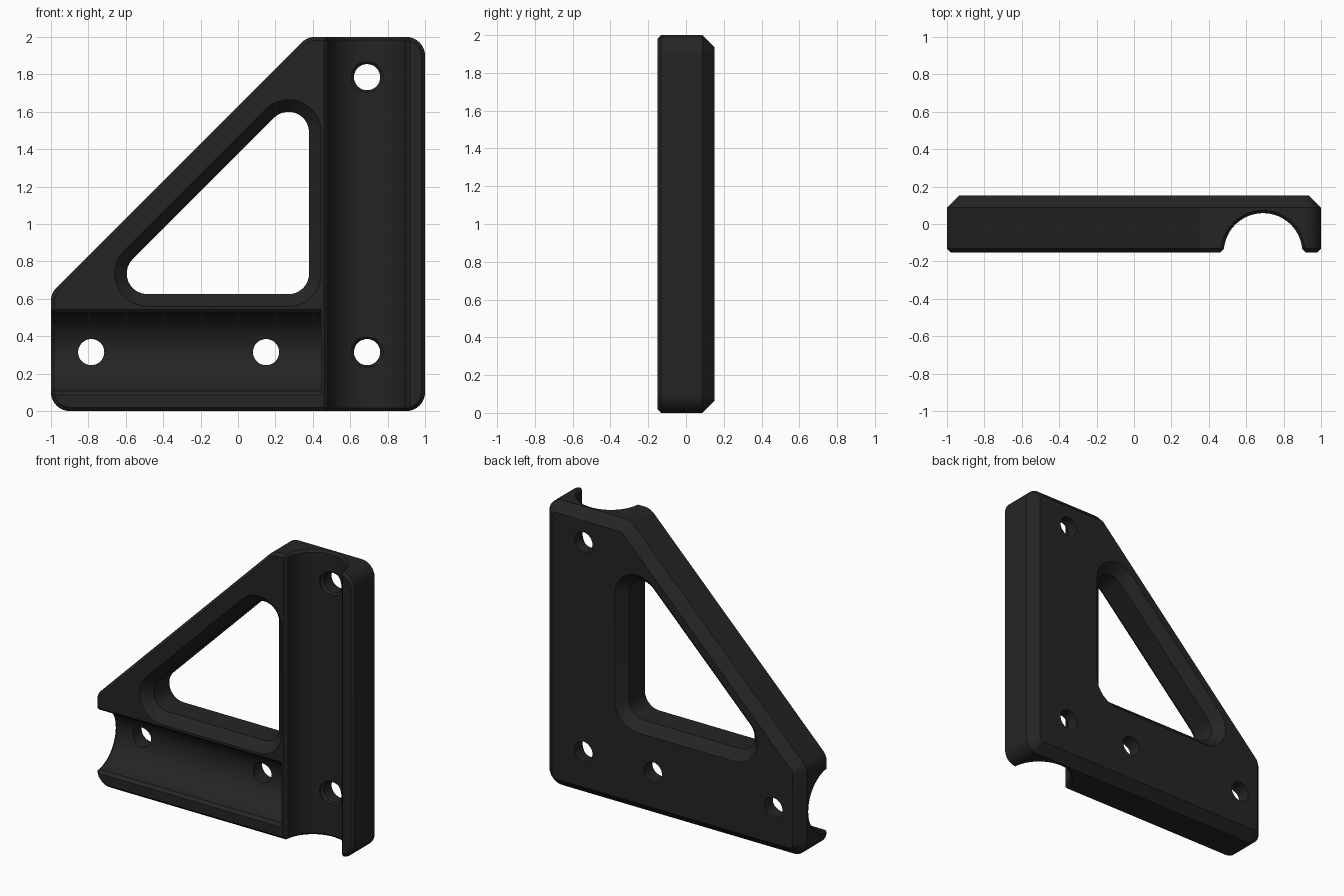
import bpy, bmesh, math
from mathutils import Vector

if "Cube" in bpy.data.objects:
    bpy.data.objects.remove(bpy.data.objects["Cube"])

D = 0.152          # half thickness
TUBE_Z, TUBE_X = 0.315, 0.69
TUBE_R = 0.21

black = bpy.data.materials.new("black plastic")
black.diffuse_color = (0.018, 0.018, 0.018, 1)
black.use_nodes = True
black.node_tree.nodes["Principled BSDF"].inputs["Base Color"].default_value = black.diffuse_color


def loft(name, rings):
    """Closed solid through rings of 3D points."""
    bm = bmesh.new()
    vs = [[bm.verts.new(p) for p in ring] for ring in rings]
    n = len(vs[0])
    for a, b in zip(vs, vs[1:]):
        for i in range(n):
            j = (i + 1) % n
            bm.faces.new((a[i], a[j], b[j], b[i]))
    bm.faces.new(vs[0])
    bm.faces.new(vs[-1][::-1])
    bmesh.ops.recalc_face_normals(bm, faces=bm.faces)
    me = bpy.data.meshes.new(name)
    bm.to_mesh(me)
    bm.free()
    me.materials.append(black)
    ob = bpy.data.objects.new(name, me)
    bpy.context.collection.objects.link(ob)
    return ob


def rounded(corners, r, d, y, seg=10):
    """Counter-clockwise x/z polygon with rounded corners, offset by d."""
    pts = []
    n = len(corners)
    for i in range(n):
        p = Vector(corners[i])
        e1 = (p - Vector(corners[i - 1])).normalized()
        e2 = (Vector(corners[(i + 1) % n]) - p).normalized()
        bis = (e2 - e1).normalized()
        half = e2.angle(-e1) / 2
        c = p + bis * (r / math.sin(half))
        a1 = math.atan2(-e1.x, e1.y)
        turn = math.pi - 2 * half
        for k in range(seg + 1):
            a = a1 + turn * k / seg
            pts.append((c.x + (r + d) * math.cos(a), y, c.y + (r + d) * math.sin(a)))
    return pts


def groove_profile(grow=0.0, seg=32):
    """Half-round tube seat with a flared mouth, as (across, y)."""
    r = TUBE_R + grow
    a0 = math.asin(0.02 / r)
    arc = [a0 + (math.pi - 2 * a0) * k / seg for k in range(seg + 1)]
    pts = [(r * math.cos(a), -D + r * math.sin(a)) for a in arc]
    w = r * math.cos(a0)
    return [(w + 0.12, -D - 0.1)] + pts + [(-w - 0.12, -D - 0.1)]


def drill(name, x, z, steps, seg=32):
    return loft(name, [[(x + r * math.cos(2 * math.pi * k / seg), y,
                         z + r * math.sin(2 * math.pi * k / seg))
                        for k in range(seg)] for y, r in steps])


# bracket plate: small front chamfer, wide back chamfer
outer = [(-1, 0), (1, 0), (1, 2), (0.37, 2), (-1, 0.63)]
bracket = loft("corner_bracket", [rounded(outer, 0.1, d, y) for y, d in
               ((-D, -0.02), (-D + 0.02, 0), (D - 0.065, 0), (D, -0.065))])

# triangular window, chamfered on both faces
tri = [(-0.7506, 0.625), (0.38, 0.625), (0.38, 1.7556)]
cutters = [loft("window_cutter", [rounded(tri, 0.11, d, y) for y, d in
           ((-0.2, 0.113), (-D + 0.065, 0), (D - 0.065, 0), (0.2, 0.113))])]

# tube seats, slightly flared where they leave the plate
cutters.append(loft("upright_seat_cutter", [
    [(TUBE_X + u, y, z) for u, y in groove_profile(g)]
    for z, g in ((-0.015, 0.03), (0.015, 0), (1.985, 0), (2.015, 0.03))]))
cutters.append(loft("level_seat_cutter", [
    [(x, y, TUBE_Z + u) for u, y in groove_profile(g)]
    for x, g in ((-1.015, 0.03), (-0.985, 0), (0.445, 0))]))

# screw holes, the upright pair countersunk
for x in (-0.785, 0.15):
    cutters.append(drill("screw_cutter", x, TUBE_Z, ((-0.1, 0.07), (0.3, 0.07))))
for z in (TUBE_Z, 1.785):
    cutters.append(drill("countersunk_cutter", TUBE_X, z,
                         ((-0.1, 0.086), (0.052, 0.086), (0.068, 0.07), (0.3, 0.07))))

# cut everything out and keep the finished mesh
for c in cutters:
    m = bracket.modifiers.new(c.name, 'BOOLEAN')
    m.object, m.operation, m.solver = c, 'DIFFERENCE', 'EXACT'
dg = bpy.context.evaluated_depsgraph_get()
mesh = bpy.data.meshes.new_from_object(bracket.evaluated_get(dg))
bracket.modifiers.clear()
bracket.data = mesh
for c in cutters:
    bpy.data.objects.remove(c)

bpy.ops.object.select_all(action='DESELECT')
bracket.select_set(True)
bpy.context.view_layer.objects.active = bracket
bpy.ops.object.shade_smooth_by_angle(angle=math.radians(25))
